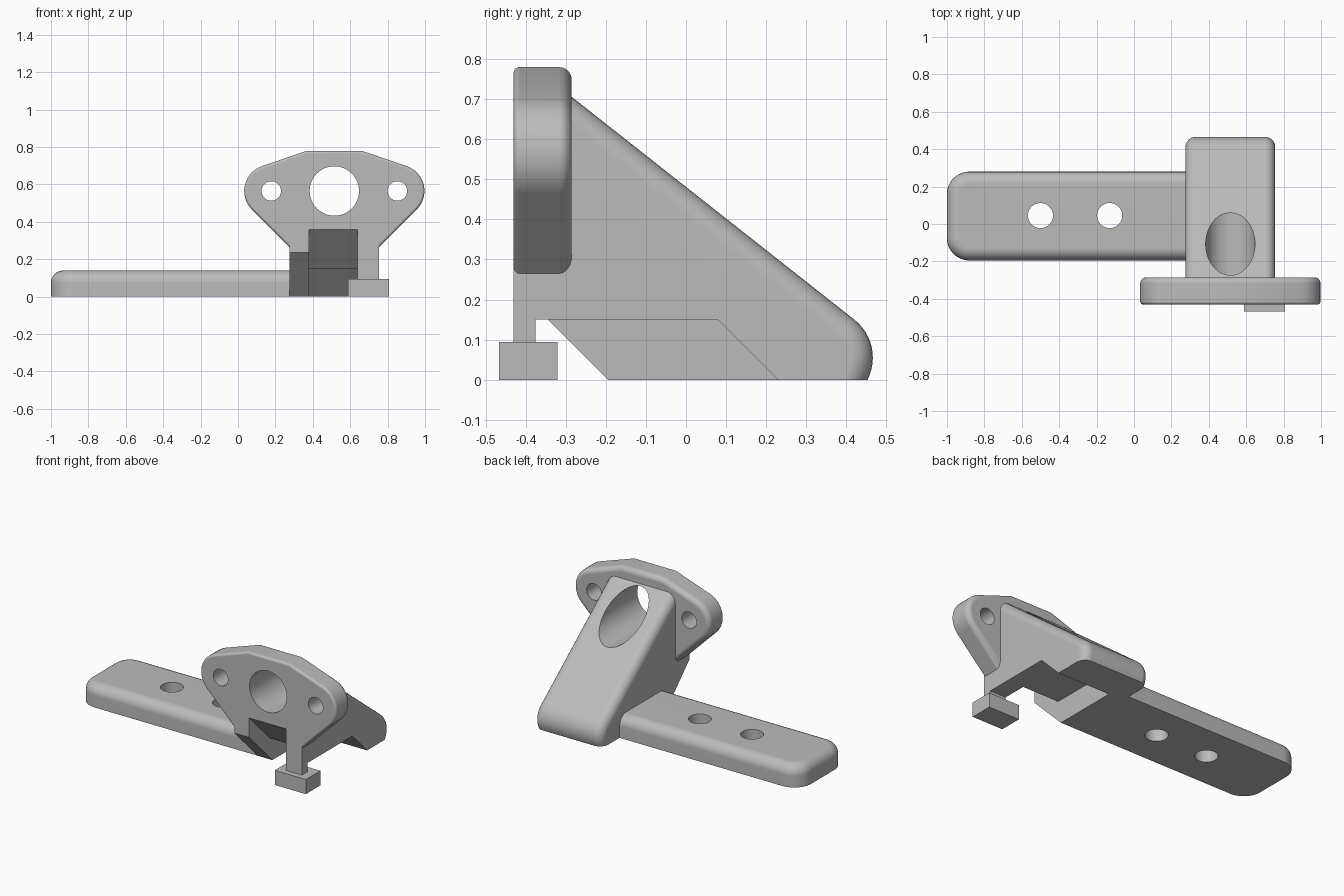
import bpy, bmesh, math
from mathutils import Vector

if "Cube" in bpy.data.objects:
    bpy.data.objects.remove(bpy.data.objects["Cube"], do_unlink=True)

grey = bpy.data.materials.new("light_grey")
grey.use_nodes = True
GREY = (0.5, 0.5, 0.5, 1)
grey.diffuse_color = GREY
grey.node_tree.nodes["Principled BSDF"].inputs["Base Color"].default_value = GREY


def arc(cu, cv, r, start, end, steps=12):
    angles = [math.radians(start + (end - start) * i / steps) for i in range(steps + 1)]
    return [(cu + r * math.cos(a), cv + r * math.sin(a)) for a in angles]


def prism(name, outline, axis, low, high, bevels=()):
    """Extrude a 2D outline along an axis; bevels are (edge rule, width) pairs."""
    def place(u, v, w):
        return {"x": (w, u, v), "y": (u, w, v), "z": (u, v, w)}[axis]
    bm = bmesh.new()
    ends = [[bm.verts.new(place(u, v, w)) for u, v in outline] for w in (low, high)]
    n = len(outline)
    for ring in ends:
        bm.faces.new(ring)
    for i in range(n):
        j = (i + 1) % n
        bm.faces.new((ends[0][i], ends[0][j], ends[1][j], ends[1][i]))
    bmesh.ops.recalc_face_normals(bm, faces=bm.faces)
    for rule, width in bevels:
        edges = [e for e in bm.edges if rule(*[v.co for v in e.verts])]
        bmesh.ops.bevel(bm, geom=edges, offset=width, segments=6, profile=0.5,
                        affect='EDGES', clamp_overlap=False)
    bmesh.ops.recalc_face_normals(bm, faces=bm.faces)
    mesh = bpy.data.meshes.new(name)
    bm.to_mesh(mesh)
    bm.free()
    mesh.materials.append(grey)
    obj = bpy.data.objects.new(name, mesh)
    bpy.context.collection.objects.link(obj)
    return obj


def activate(obj):
    bpy.ops.object.select_all(action='DESELECT')
    obj.select_set(True)
    bpy.context.view_layer.objects.active = obj


def cut(obj, cutters):
    activate(obj)
    for c in cutters:
        mod = obj.modifiers.new("cut", 'BOOLEAN')
        mod.operation, mod.solver, mod.object = 'DIFFERENCE', 'EXACT', c
        bpy.ops.object.modifier_apply(modifier=mod.name)


def finish(obj):
    activate(obj)
    bpy.ops.object.shade_smooth_by_angle(angle=math.radians(30))
    mod = obj.modifiers.new("even_normals", 'WEIGHTED_NORMAL')
    mod.keep_sharp = True


def cylinder(name, u, v, r, axis):
    return prism(name, arc(u, v, r, 0, 352.5, 47), axis, -1, 1)


def on_plane(index, value):
    return lambda a, b: abs(a[index] - value) < 1e-4 and abs(b[index] - value) < 1e-4


MID = 0.515              # x of the bore axis
HOLE_Z = 0.565
LEFT, RIGHT = 0.275, 0.755
FRONT, BACK = -0.43, -0.285

# Cutters: bore, underside ramps and notch
bore = cylinder("bore_cutter", MID, HOLE_Z, 0.132, "y")
side_ramp = prism("side_ramp_cutter", [(-0.6, -0.1), (-0.095, -0.1), (-0.6, 0.405)],
                  "x", 0.1, 0.38)
centre_notch = prism("centre_notch_cutter",
                     [(-0.6, -0.1), (0.33, -0.1), (0.08, 0.15), (-0.22, 0.15), (-0.6, 0.53)],
                     "x", 0.38, 0.64)
side_notch = prism("side_notch_cutter",
                   [(-0.375, -0.1), (0.33, -0.1), (0.08, 0.15), (-0.375, 0.15)],
                   "x", 0.60, 0.9)
bolt_holes = [cylinder("bolt_cutter", MID + s * 0.337, HOLE_Z, 0.052, "y") for s in (-1, 1)]
arm_holes = [cylinder("arm_hole_cutter", x, 0.045, 0.067, "z") for x in (-0.5, -0.13)]

# Sloping body with a rounded nose and softened sloping edges
body_profile = [(FRONT, 0), (FRONT, 0.6), (-0.335, 0.745)]
body_profile += arc(0.345, 0.055, 0.121, 52, -27)


def slope_edge(a, b):
    same_side = abs(a.x - b.x) < 1e-4
    return same_side and min(a.y, b.y) > -0.34 and max(a.z, b.z) > 1e-3


body_profile[-1] = (body_profile[-1][0], 0)
body = prism("sloping_body", body_profile, "x", LEFT, RIGHT, [(slope_edge, 0.055)])
cut(body, [bore, side_ramp, centre_notch, side_notch])

# Flange with rounded ears
half = [(MID - 0.147, 0.78)] + arc(0.173, HOLE_Z, 0.14, 108.4, 225) + [(0.298, 0.242)]
flange_outline = half + [(2 * MID - x, z) for x, z in reversed(half)]
flange = prism("flange", flange_outline, "y", FRONT, BACK,
               [(on_plane(1, FRONT), 0.015), (on_plane(1, BACK), 0.032)])
cut(flange, [bore, centre_notch] + bolt_holes)

# Mounting arm with rounded end and top edge
arm_outline = arc(-0.88, 0.16, 0.12, 90, 180) + arc(-0.88, -0.075, 0.12, 180, 270)
arm_outline += [(0.33, -0.195), (0.33, 0.28)]
arm = prism("mounting_arm", arm_outline, "z", 0, 0.14,
            [(lambda a, b: on_plane(2, 0.14)(a, b) and min(a.x, b.x) < 0.32, 0.065)])
cut(arm, arm_holes)

# Foot pad under the stem
foot = prism("foot_pad", [(0.588, -0.467), (0.808, -0.467), (0.808, -0.32), (0.588, -0.32)],
             "z", 0, 0.094)

for part in (body, flange, arm, foot):
    finish(part)
for cutter in [bore, side_ramp, centre_notch, side_notch] + bolt_holes + arm_holes:
    bpy.data.objects.remove(cutter, do_unlink=True)
